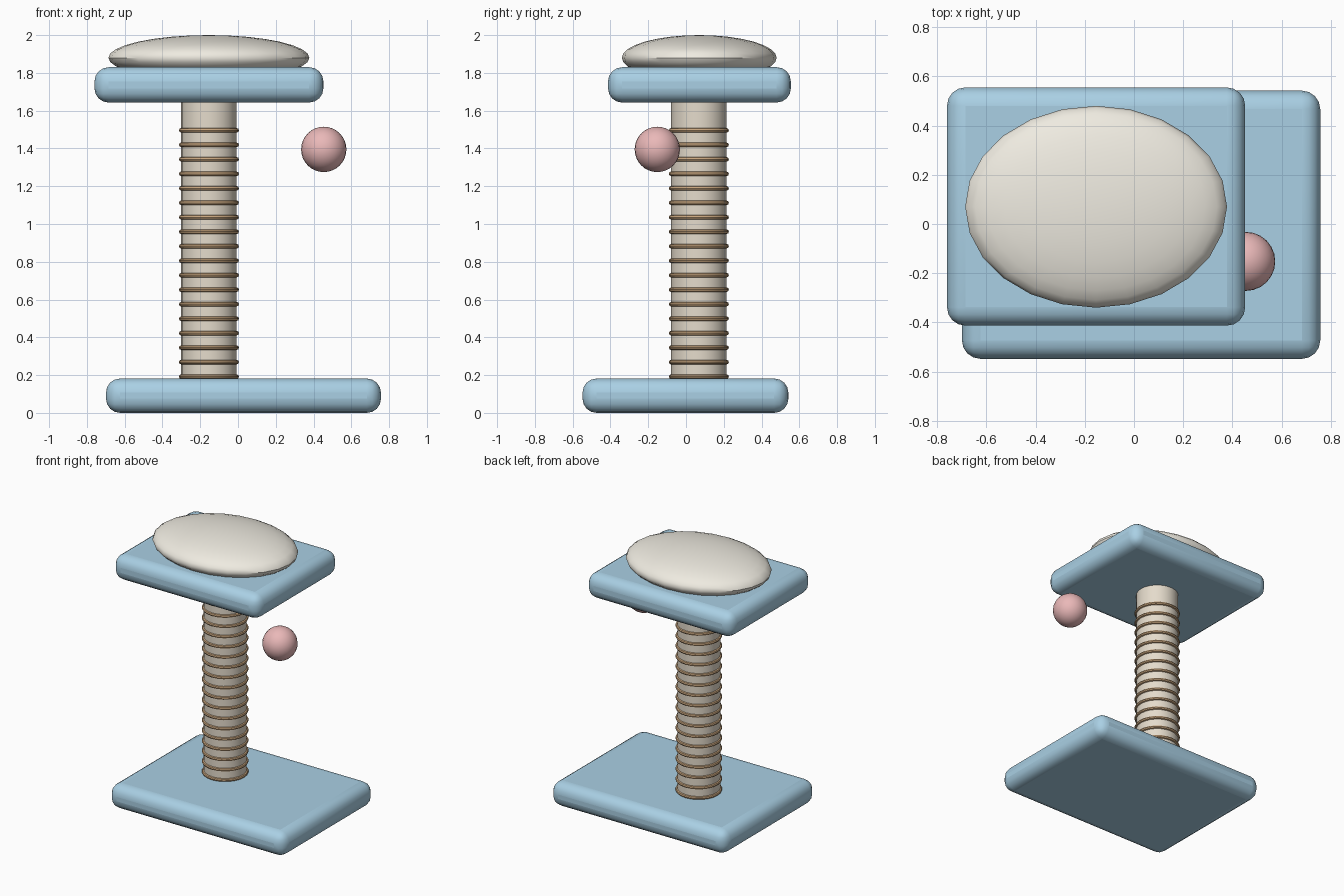
import bpy
from math import radians

if "Cube" in bpy.data.objects:
    bpy.data.objects.remove(bpy.data.objects["Cube"])

CX, CY = -0.154, 0.068  # shared axis of post, perch and cushion


def material(name, rgb):
    m = bpy.data.materials.new(name)
    m.diffuse_color = (*rgb, 1)
    m.use_nodes = True
    m.node_tree.nodes["Principled BSDF"].inputs["Base Color"].default_value = m.diffuse_color
    return m


blue = material("blue_plush", (0.40, 0.63, 0.78))
cream = material("cream_fabric", (0.86, 0.83, 0.75))
sand = material("post_sand", (0.78, 0.71, 0.60))
rope = material("rope_brown", (0.58, 0.38, 0.21))
pink = material("ball_pink", (0.82, 0.48, 0.48))


def finish(name, mat):
    ob = bpy.context.object
    ob.name = name
    ob.data.materials.append(mat)
    bpy.ops.object.shade_smooth_by_angle(angle=radians(40))
    return ob


def padded_board(name, x, y, z0, size):
    bpy.ops.mesh.primitive_cube_add(size=1, location=(x, y, z0 + size[2] / 2))
    ob = bpy.context.object
    ob.scale = size
    bpy.ops.object.transform_apply(location=False, rotation=False, scale=True)
    bev = ob.modifiers.new("rounding", 'BEVEL')
    bev.width = 0.075
    bev.segments = 4
    finish(name, blue)


def ellipsoid(name, loc, radii, mat):
    bpy.ops.mesh.primitive_uv_sphere_add(segments=24, ring_count=16, radius=1, location=loc)
    bpy.context.object.scale = radii
    bpy.ops.object.transform_apply(location=False, rotation=False, scale=True)
    finish(name, mat)


# Base and perch boards
padded_board("base", 0.029, -0.003, 0, (1.456, 1.09, 0.182))
padded_board("perch", CX, CY + 0.003, 1.643, (1.212, 0.968, 0.187))

# Scratching post
z0, z1 = 0.15, 1.67
bpy.ops.mesh.primitive_cylinder_add(vertices=24, radius=0.147, depth=z1 - z0,
                                    location=(CX, CY, (z0 + z1) / 2))
finish("post", sand)

# Rope windings
for i in range(18):
    bpy.ops.mesh.primitive_torus_add(major_segments=24, minor_segments=8,
                                     major_radius=0.147, minor_radius=0.012,
                                     location=(CX, CY, 0.192 + i * 0.0767))
    finish(f"rope_ring_{i + 1}", rope)

# Cushion and toy ball
ellipsoid("cushion", (CX, CY + 0.002, 1.88), (0.532, 0.41, 0.12), cream)
ellipsoid("toy_ball", (0.454, -0.152, 1.395), (0.12, 0.12, 0.12), pink)
